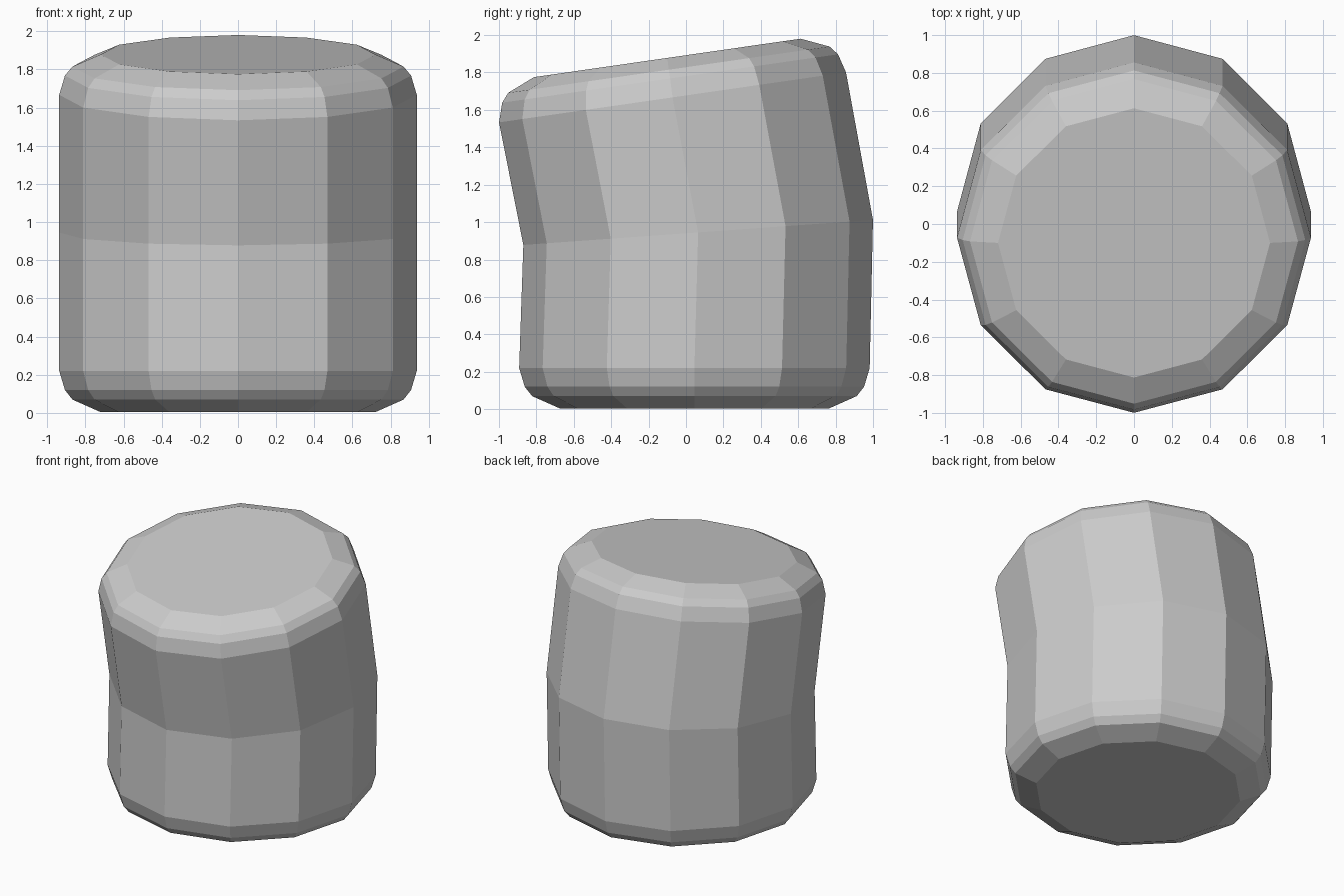
import bpy, bmesh
from math import cos, sin, pi, radians

if "Cube" in bpy.data.objects:
    bpy.data.objects.remove(bpy.data.objects["Cube"])

SIDES = 12

# Rings from bottom to top: radius, centre y, centre z, tilt about x in degrees
rings = [
    (0.72, 0.045, 0.004, 0),
    (0.868, 0.045, 0.07, 0),
    (0.907, 0.045, 0.12, 0),
    (0.937, 0.045, 0.22, 0),
    (0.937, 0.065, 0.945, 4.1),
    (0.937, -0.072, 1.667, 8.2),
    (0.907, -0.085, 1.768, 8.2),
    (0.868, -0.092, 1.815, 8.2),
    (0.72, -0.10, 1.878, 8.2),
]


def add_ring(bm, radius, cy, cz, tilt):
    t = radians(tilt)
    verts = []
    for i in range(SIDES):
        a = 2 * pi * i / SIDES
        d = radius * sin(a)
        verts.append(bm.verts.new((radius * cos(a), cy + d * cos(t), cz + d * sin(t))))
    return verts


# Bent barrel body with bevelled rims
bm = bmesh.new()
loops = [add_ring(bm, *r) for r in rings]
for lo, hi in zip(loops, loops[1:]):
    for i in range(SIDES):
        j = (i + 1) % SIDES
        bm.faces.new((lo[i], lo[j], hi[j], hi[i]))

# Flat end caps
bm.faces.new(loops[0][::-1])
bm.faces.new(loops[-1])
bmesh.ops.recalc_face_normals(bm, faces=bm.faces)

mesh = bpy.data.meshes.new("bent_barrel")
bm.to_mesh(mesh)
bm.free()
body = bpy.data.objects.new("bent_barrel", mesh)
bpy.context.collection.objects.link(body)
